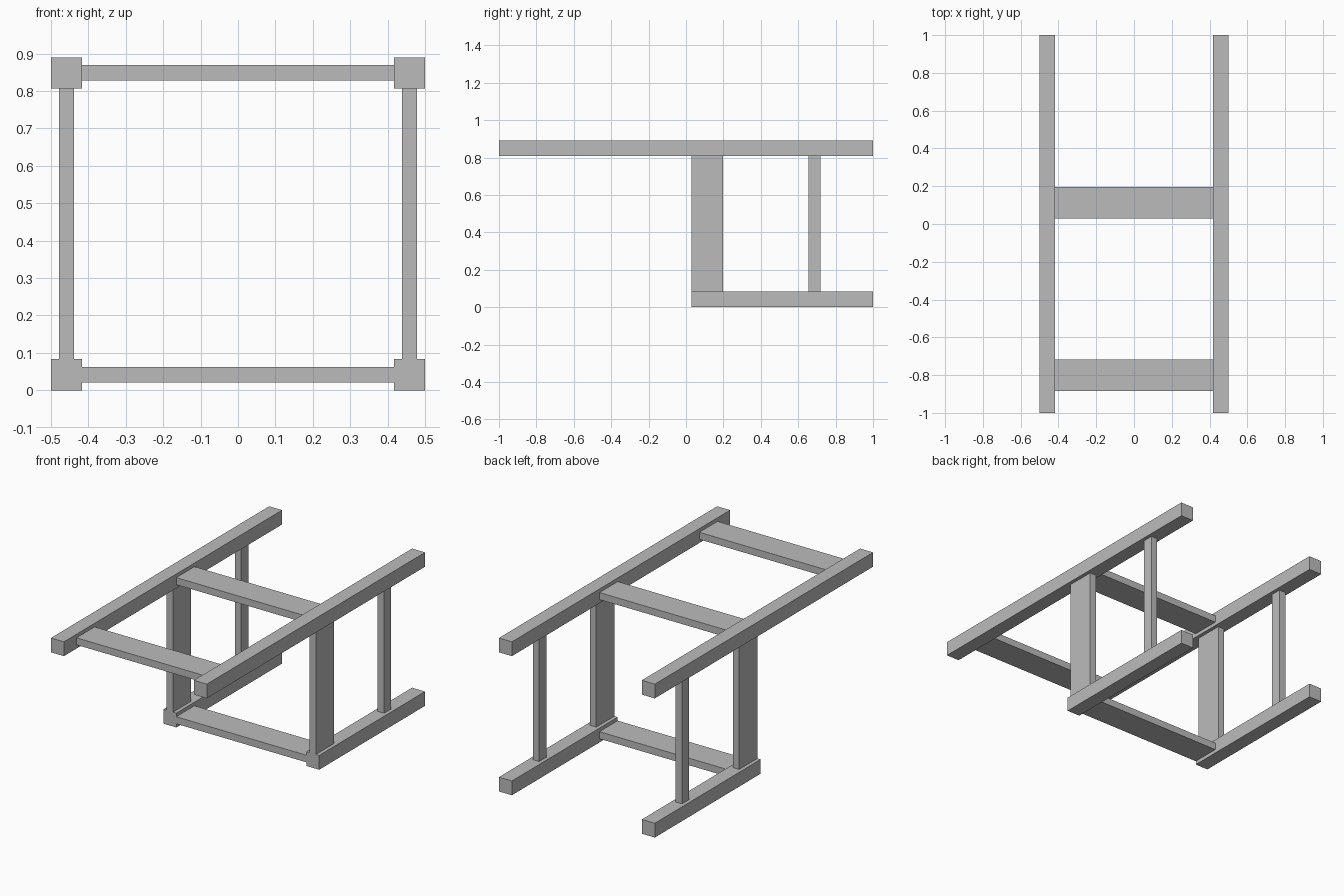
import bpy

old = bpy.data.objects.get("Cube")
if old:
    bpy.data.objects.remove(old, do_unlink=True)

# Single plain grey finish
grey = bpy.data.materials.new("plain_grey")
grey.use_nodes = True
grey.diffuse_color = (0.5, 0.5, 0.5, 1)
grey.node_tree.nodes["Principled BSDF"].inputs["Base Color"].default_value = (0.5, 0.5, 0.5, 1)


def beam(name, x, y, z):
    """Box spanning the given (min, max) range on each axis."""
    spans = (x, y, z)
    bpy.ops.mesh.primitive_cube_add(size=1, location=[(a + b) / 2 for a, b in spans])
    obj = bpy.context.object
    obj.name = name
    obj.scale = [abs(b - a) for a, b in spans]
    bpy.ops.object.transform_apply(location=False, rotation=False, scale=True)
    obj.data.materials.append(grey)
    return obj


HALF = 0.5          # half the frame width
RAIL = 0.083        # square rail section
BOARD = 0.041       # board thickness
TOP = 0.89          # overall height
INNER = HALF - RAIL
MID = HALF - RAIL / 2
BOARD_Y = (0.03, 0.197)

# Side frames: long handle rail, short base rail, wide and narrow posts
for side, s in (("left", 1), ("right", -1)):
    rail_x = (s * INNER, s * HALF)
    post_x = (s * (MID - BOARD / 2), s * (MID + BOARD / 2))
    post_z = (RAIL, TOP - RAIL)
    beam(f"upper_rail_{side}", rail_x, (-1, 1), (TOP - RAIL, TOP))
    beam(f"lower_rail_{side}", rail_x, (BOARD_Y[0], 1), (0, RAIL))
    beam(f"wide_post_{side}", post_x, BOARD_Y, post_z)
    beam(f"narrow_post_{side}", post_x, (0.655, 0.72), post_z)

# Cross boards joining the two side frames
for name, y, zc in (("front_upper_crossboard", (-0.884, -0.718), TOP - RAIL / 2),
                    ("middle_upper_crossboard", BOARD_Y, TOP - RAIL / 2),
                    ("lower_crossboard", BOARD_Y, RAIL / 2)):
    beam(name, (-INNER, INNER), y, (zc - BOARD / 2, zc + BOARD / 2))
